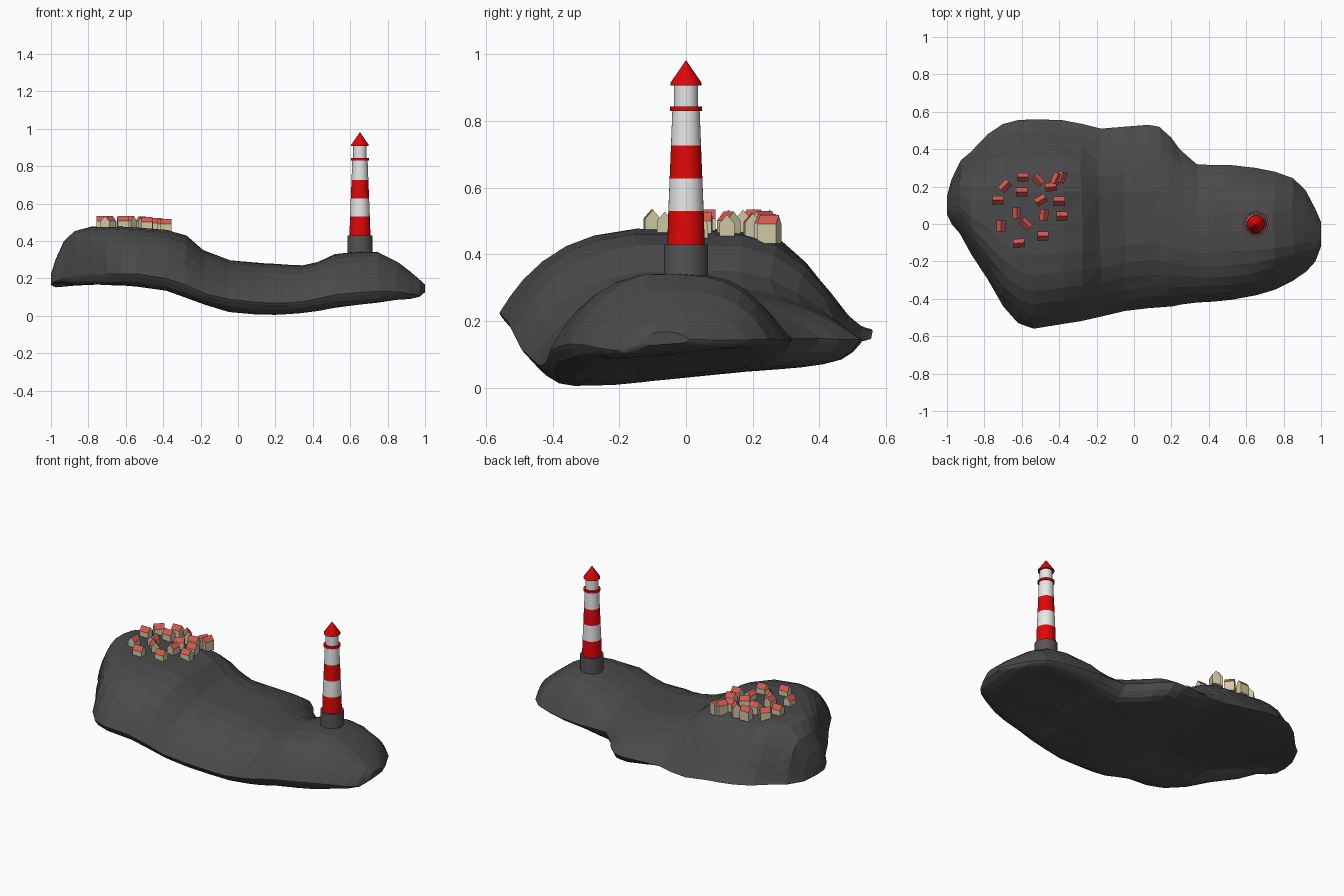
import bpy, bmesh, math
from mathutils import Vector, Matrix, noise

if "Cube" in bpy.data.objects:
    bpy.data.objects.remove(bpy.data.objects["Cube"])


def material(name, rgb):
    m = bpy.data.materials.new(name)
    m.diffuse_color = (*rgb, 1)
    m.use_nodes = True
    m.node_tree.nodes["Principled BSDF"].inputs["Base Color"].default_value = m.diffuse_color
    return m


ROCK = material("dark rock", (0.068, 0.068, 0.068))
STONE = material("grey stone", (0.09, 0.09, 0.09))
RED = material("lighthouse red", (0.76, 0.002, 0.002))
WHITE = material("lighthouse white", (0.8, 0.8, 0.8))
WALL = material("cream wall", (0.62, 0.58, 0.37))
ROOF = material("tile red", (0.66, 0.1, 0.085))


def finish(bm, name, mats):
    bmesh.ops.recalc_face_normals(bm, faces=bm.faces)
    me = bpy.data.meshes.new(name)
    bm.to_mesh(me)
    bm.free()
    for m in mats:
        me.materials.append(m)
    ob = bpy.data.objects.new(name, me)
    bpy.context.collection.objects.link(ob)
    return ob


# Rock: cross-sections along x -> front y, back y, top z, bottom z
STATIONS = [
    (-1.0, .05, .15, .22, .165), (-.975, 0, .24, .30, .145), (-.93, -.05, .34, .40, .138),
    (-.87, -.16, .385, .455, .135), (-.78, -.30, .48, .475, .138), (-.70, -.44, .535, .475, .14),
    (-.62, -.53, .555, .475, .14), (-.54, -.56, .56, .472, .135), (-.38, -.535, .555, .46, .11),
    (-.28, -.52, .535, .43, .08), (-.18, -.495, .51, .35, .045), (-.05, -.465, .52, .30, .018),
    (.08, -.45, .53, .285, .003), (.14, -.445, .52, .28, 0), (.20, -.44, .46, .277, 0),
    (.25, -.43, .40, .273, .003), (.34, -.42, .32, .268, .01), (.42, -.415, .315, .285, .022),
    (.52, -.405, .315, .33, .038), (.65, -.38, .30, .345, .052), (.75, -.35, .28, .34, .063),
    (.85, -.305, .245, .29, .072), (.92, -.255, .18, .235, .078), (.97, -.20, .08, .195, .088),
    (1.0, -.12, .01, .168, .125)]
RING = 32


def build_rock():
    bm = bmesh.new()
    rings = []
    for x, yf, yb, top, bot in STATIONS:
        ring = []
        rim_f = bot + .25 * (top - bot)
        rim_b = min(max(.145, bot + .1 * (top - bot)), bot + .6 * (top - bot))
        left = min(max((-.08 - x) / .25, 0), 1)        # 1 on the high end
        hollow = .05 * left * min(1, (x + 1) / .25)
        for i in range(RING):
            a = 2 * math.pi * (i + .0) / RING
            c = math.cos(a)
            au = abs(c) ** .75
            u = math.copysign(au, c)
            y = (yf + yb) / 2 + u * (yb - yf) / 2
            rim = rim_f + (rim_b - rim_f) * (u + 1) / 2
            if math.sin(a) > -1e-6:                    # domed upper side
                side = (1 - au ** 4) ** 2.2 if u > 0 else 1 - au ** 4
                z = rim + (top - rim) * (left * side + (1 - left) * (1 - au ** 3))
            else:                                      # tilted, hollowed underside
                b = bot + max(0, y + .35) * .09 + hollow * (1 - au ** 2)
                b = min(b, rim - .01)
                z = rim - (rim - b) * (1 - au ** 12)
            co = Vector((x, y, z))
            n = noise.noise_vector(co * 6) * .014
            if abs(x) > .96:
                n.x = 0
            n.y *= 1 - au ** 4
            n.z *= .5
            co += n
            co.z = max(co.z, 0)
            ring.append(bm.verts.new(co))
        rings.append(ring)
    for r, s in zip(rings, rings[1:]):
        for i in range(RING):
            j = (i + 1) % RING
            bm.faces.new((r[i], r[j], s[j], s[i]))
    bm.faces.new(rings[0])
    bm.faces.new(rings[-1])
    bmesh.ops.triangulate(bm, faces=bm.faces)
    finish(bm, "rock_island", [ROCK])


def lathe(name, profile, mats, bands=(), sides=32):
    """Turn an (r, z) profile about the lighthouse axis; bands pick material per segment."""
    bm = bmesh.new()
    rings = []
    for r, z in profile:
        rings.append([bm.verts.new((.652 + r * math.cos(2 * math.pi * i / sides),
                                    r * math.sin(2 * math.pi * i / sides), z))
                      for i in range(sides)])
    for k, (r, s) in enumerate(zip(rings, rings[1:])):
        for i in range(sides):
            j = (i + 1) % sides
            f = bm.faces.new((r[i], r[j], s[j], s[i]))
            f.smooth = True
            f.material_index = bands[k] if bands else 0
    bm.faces.new(rings[0])
    f = bm.faces.new(rings[-1])
    f.material_index = bands[-1] if bands else 0
    ob = finish(bm, name, mats)
    bpy.ops.object.select_all(action='DESELECT')
    ob.select_set(True)
    bpy.context.view_layer.objects.active = ob
    bpy.ops.object.shade_smooth_by_angle(angle=math.radians(35))


def build_house(k, x, y, deg):
    # Gabled block, ridge along local x, roof faces coloured by direction
    bm = bmesh.new()
    w, d = .03, .023
    base = .47 - .1 * max(0, x + .55)
    section = [(-d, -.022), (d, -.022), (d, .037), (0, .064), (-d, .037)]
    ends = [[bm.verts.new((sx * w, py, pz)) for py, pz in section] for sx in (-1, 1)]
    for e in ends:
        bm.faces.new(e)
    for i in range(5):
        j = (i + 1) % 5
        bm.faces.new((ends[0][i], ends[0][j], ends[1][j], ends[1][i]))
    bmesh.ops.recalc_face_normals(bm, faces=bm.faces)
    for f in bm.faces:
        f.material_index = 1 if f.normal.z > .3 else 0
    bm.transform(Matrix.Translation((x, y, base)) @ Matrix.Rotation(math.radians(deg), 4, 'Z'))
    finish(bm, f"house_{k}", [WALL, ROOF])


build_rock()

# Lighthouse
lathe("lighthouse_base", [(.0665, .30), (.0665, .43)], [STONE])
lathe("striped_tower", [(.0565, .42), (.053, .53), (.049, .628), (.045, .727), (.041, .832)],
      [RED, WHITE], (0, 1, 0, 1))
lathe("gallery", [(.048, .830), (.048, .843)], [RED])
lathe("lantern_room", [(.036, .84), (.036, .91)], [WHITE])
lathe("lighthouse_roof", [(.047, .907), (.047, .914), (.001, .981)], [RED])

# Village on the high end: x, y, turn
HOUSES = [(-.594, .251, 0), (-.69, .203, 45), (-.513, .235, -48), (-.444, .198, 5),
          (-.415, .243, 65), (-.388, .25, 70), (-.727, .128, 0), (-.60, .171, 0),
          (-.497, .128, 30), (-.40, .123, 0), (-.626, .059, 90), (-.481, .048, 85),
          (-.385, .043, 0), (-.711, -.011, 90), (-.578, 0, -45), (-.487, -.064, 0),
          (-.615, -.102, 5)]
for k, h in enumerate(HOUSES):
    build_house(k + 1, *h)
